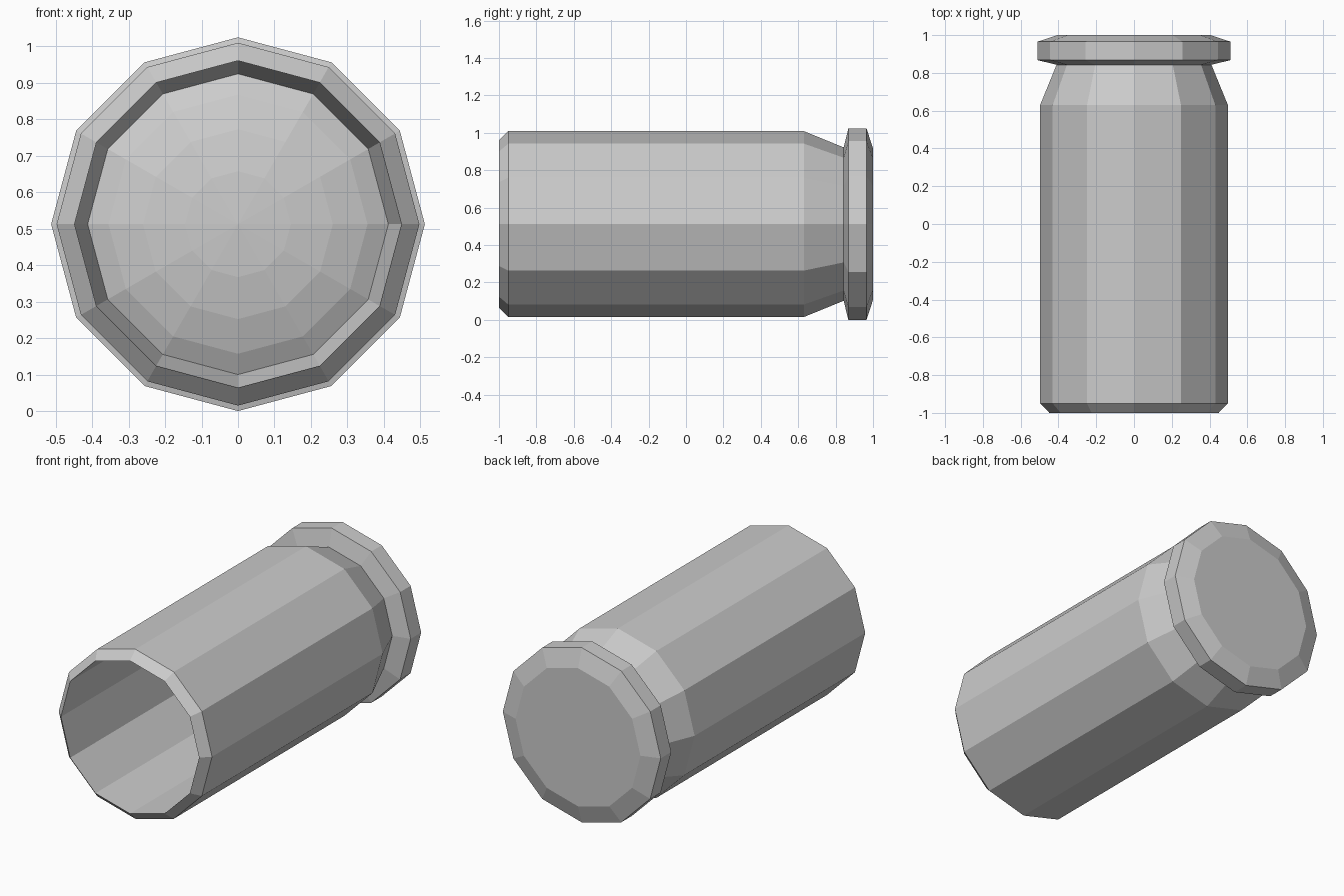
import bpy, bmesh
from math import sin, cos, pi

if "Cube" in bpy.data.objects:
    bpy.data.objects.remove(bpy.data.objects["Cube"])

SIDES = 12
CZ = 0.512  # height of the long axis


def lathe(name, profile):
    """Revolve (y, radius) points round the lengthwise axis; radius 0 makes a pole."""
    bm = bmesh.new()
    rings = []
    for y, r in profile:
        if r == 0:
            rings.append([bm.verts.new((0, y, CZ))])
        else:
            rings.append([bm.verts.new((r * cos(2 * pi * i / SIDES), y,
                                        CZ + r * sin(2 * pi * i / SIDES)))
                          for i in range(SIDES)])
    for a, b in zip(rings, rings[1:]):
        for i in range(SIDES):
            j = (i + 1) % SIDES
            if len(a) == 1:
                bm.faces.new((a[0], b[i], b[j]))
            elif len(b) == 1:
                bm.faces.new((a[i], a[j], b[0]))
            else:
                bm.faces.new((a[i], a[j], b[j], b[i]))
    bmesh.ops.recalc_face_normals(bm, faces=bm.faces)
    mesh = bpy.data.meshes.new(name)
    bm.to_mesh(mesh)
    bm.free()
    obj = bpy.data.objects.new(name, mesh)
    bpy.context.collection.objects.link(obj)
    return obj


# domed floor and bore inside
inside = [(0.65, 0), (0.66, 0.145), (0.68, 0.26), (0.71, 0.355), (0.74, 0.412),
          (0.62, 0.447)]
# sharp bevelled mouth, straight wall, tapered neck
outside = [(-1.0, 0.448), (-0.95, 0.497), (0.63, 0.497), (0.843, 0.41)]
# flared rim and flat base
rim = [(0.868, 0.512), (0.965, 0.512), (1.0, 0.405), (1.0, 0)]

lathe("hollow_casing", inside + outside + rim)
